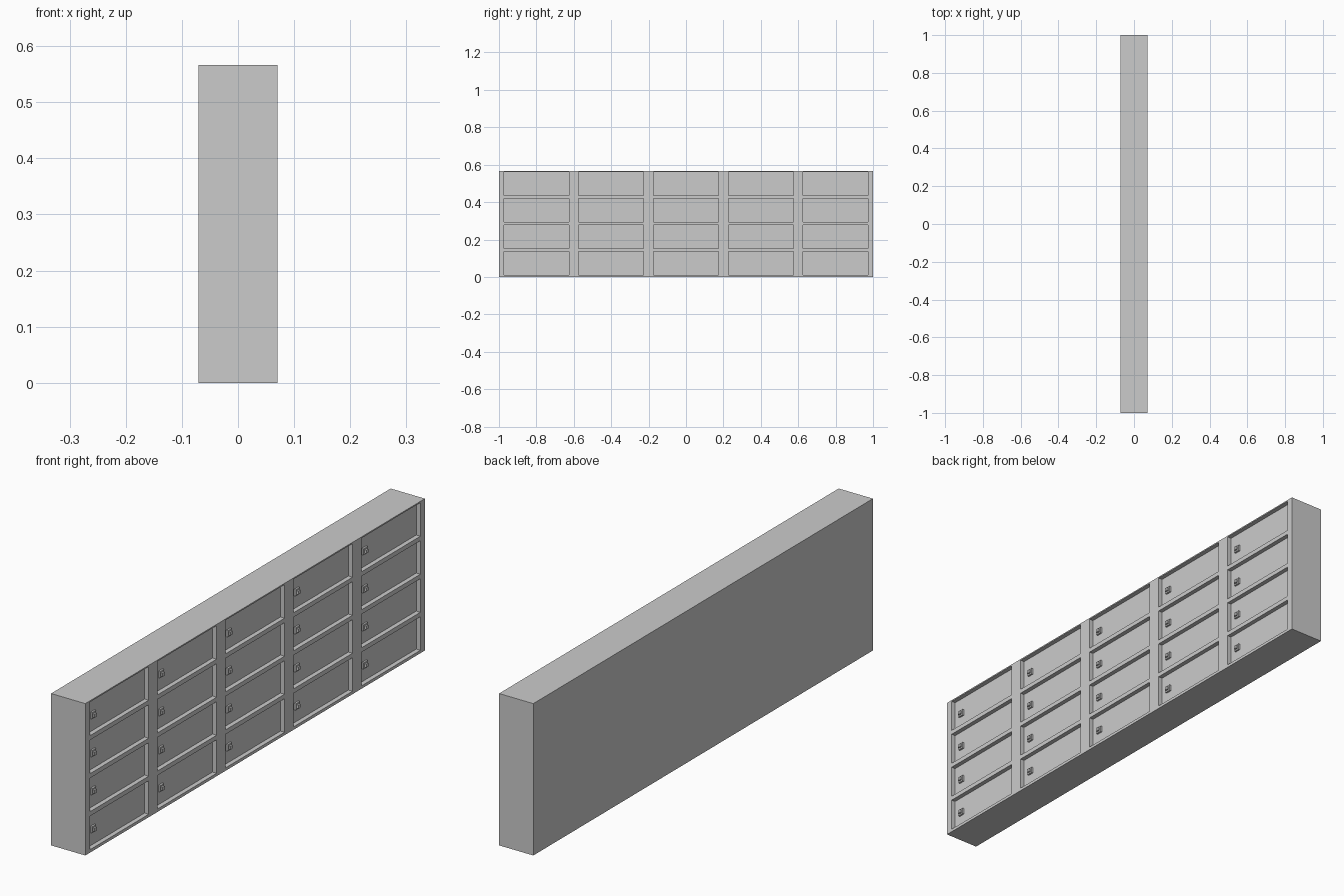
import bpy, bmesh
from mathutils import Matrix, Vector

if "Cube" in bpy.data.objects:
    bpy.data.objects.remove(bpy.data.objects["Cube"])

HX, HEIGHT = 0.0705, 0.566          # half depth, height
DOOR_W, DOOR_H, RECESS = 0.347, 0.125, 0.017
COLS = [-0.8 + 0.4 * i for i in range(5)]
ROWS = [0.0735 + 0.1417 * i for i in range(4)]


def add_box(bm, centre, size):
    m = Matrix.Translation(centre) @ Matrix.Diagonal(Vector((*size, 1)))
    return bmesh.ops.create_cube(bm, size=1, matrix=m)["verts"]


def make_object(name, bm):
    mesh = bpy.data.meshes.new(name)
    bm.to_mesh(mesh)
    bm.free()
    ob = bpy.data.objects.new(name, mesh)
    bpy.context.collection.objects.link(ob)
    return ob


# Cabinet body
bm = bmesh.new()
add_box(bm, (0, 0, HEIGHT / 2), (2 * HX, 2, HEIGHT))
cabinet = make_object("cabinet", bm)

# Recessed doors, cut from the front of the body
bm = bmesh.new()
for y in COLS:
    for z in ROWS:
        add_box(bm, (HX, y, z), (2 * RECESS, DOOR_W, DOOR_H))
cutter = make_object("door_recess_cutter", bm)
cutter.hide_render = True
cutter.hide_set(True)
cut = cabinet.modifiers.new("door_recesses", "BOOLEAN")
cut.object = cutter
cut.operation = "DIFFERENCE"
cut.solver = "EXACT"

# Locks: a square plate with a smaller raised knob on each door
floor = HX - RECESS
for c, y in enumerate(COLS):
    for r, z in enumerate(ROWS):
        bm = bmesh.new()
        add_box(bm, (floor + 0.003, y - 0.134, z - 0.002), (0.008, 0.024, 0.024))
        add_box(bm, (floor + 0.0105, y - 0.134, z - 0.002), (0.007, 0.013, 0.013))
        make_object(f"lock_{c + 1}_{r + 1}", bm)
